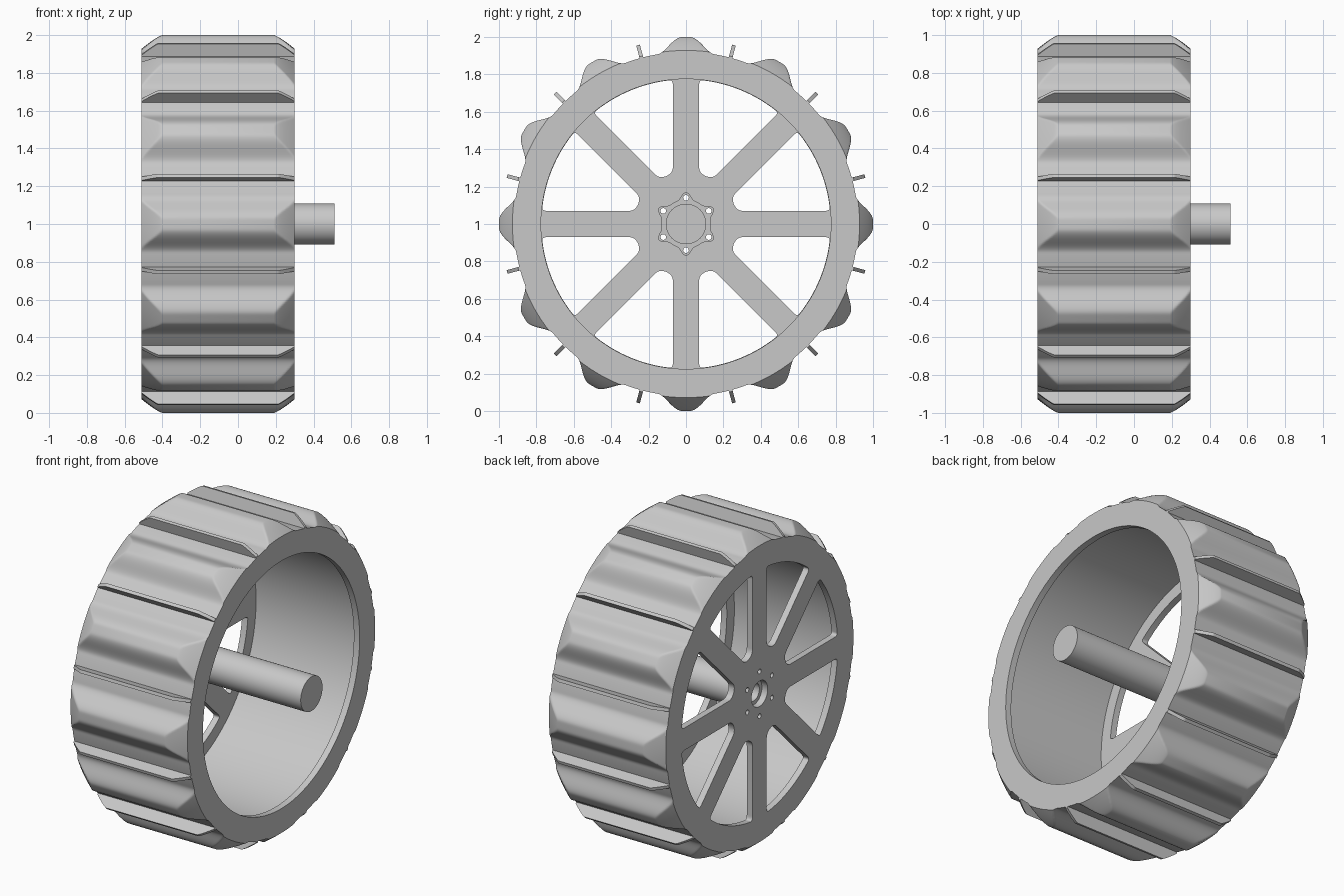
import bpy, bmesh, math
from math import sin, cos, pi, radians

old = bpy.data.objects.get("Cube")
if old:
    bpy.data.objects.remove(old, do_unlink=True)

X0, X1 = -0.51, 0.30      # wheel faces
CHAMFER = 0.11            # length of the tapered tread ends
R_BASE, R_TIP = 0.92, 1.0
R_END = 0.928             # tread limit at the wheel faces
R_LIP, R_WALL = 0.775, 0.85
DISC = 0.04               # thickness of the spoked disc and the open lip
STEPS = 720

grey = bpy.data.materials.new("light grey")
grey.use_nodes = True
colour = (0.58, 0.58, 0.58, 1)
grey.diffuse_color = colour
grey.node_tree.nodes["Principled BSDF"].inputs["Base Color"].default_value = colour


def finish(obj):
    """Give the object its material and smooth shading with sharp edges."""
    obj.data.materials.clear()
    obj.data.materials.append(grey)
    bpy.ops.object.select_all(action='DESELECT')
    obj.select_set(True)
    bpy.context.view_layer.objects.active = obj
    bpy.ops.object.shade_smooth_by_angle(angle=radians(32))


def from_bmesh(name, bm):
    bmesh.ops.recalc_face_normals(bm, faces=bm.faces)
    mesh = bpy.data.meshes.new(name)
    bm.to_mesh(mesh)
    bm.free()
    obj = bpy.data.objects.new(name, mesh)
    bpy.context.collection.objects.link(obj)
    finish(obj)


def circle(r, n, cy=0, cz=0):
    return [(cy + r * cos(2 * pi * i / n), cz + r * sin(2 * pi * i / n)) for i in range(n)]


def plate(name, x_a, x_b, loops):
    """Flat plate facing along x, with an outline and holes given as (y, z) loops."""
    curve = bpy.data.curves.new(name, 'CURVE')
    curve.dimensions = '2D'
    curve.fill_mode = 'BOTH'
    curve.extrude = (x_b - x_a) / 2
    for loop in loops:
        spline = curve.splines.new('POLY')
        spline.points.add(len(loop) - 1)
        for p, (y, z) in zip(spline.points, loop):
            p.co = (y, z, 0, 1)
        spline.use_cyclic_u = True
    obj = bpy.data.objects.new(name, curve)
    bpy.context.collection.objects.link(obj)
    obj.rotation_euler = (pi / 2, 0, pi / 2)
    obj.location = ((x_a + x_b) / 2, 0, 1)
    bpy.ops.object.select_all(action='DESELECT')
    obj.select_set(True)
    bpy.context.view_layer.objects.active = obj
    bpy.ops.object.convert(target='MESH')
    finish(bpy.context.object)


def revolve(name, profile, steps, radius=lambda x, r, a: r):
    """Closed (x, r) profile turned about the axle; radius() may vary it by angle."""
    bm = bmesh.new()
    rings = []
    for i in range(steps):
        a = 2 * pi * i / steps
        ring = []
        for x, r in profile:
            q = radius(x, r, a)
            ring.append(bm.verts.new((x, q * cos(a), 1 + q * sin(a))))
        rings.append(ring)
    n = len(profile)
    for i, ring in enumerate(rings):
        nxt = rings[(i + 1) % steps]
        for j in range(n):
            k = (j + 1) % n
            bm.faces.new((ring[j], ring[k], nxt[k], nxt[j]))
    from_bmesh(name, bm)


# Tread limit: full radius in the middle, tapering towards both faces
def taper(x):
    t = max(0, 1 - min(x - X0, X1 - x) / CHAMFER)
    return R_TIP - (R_TIP - R_END) * t ** 1.25


# Rounded lobes, one every 30 degrees
def tread(x, r, a):
    if r < R_BASE:
        return r
    off = abs((math.degrees(a) + 15) % 30 - 15)
    t = min(1, max(0, (off - 1.2) / 8.3))
    lobe = R_TIP - (R_TIP - R_BASE) * t * t * (3 - 2 * t)
    return max(R_BASE, min(lobe, taper(x)))


K = 16
stations = [X0 + CHAMFER * i / K for i in range(K + 1)]
stations += [X1 - CHAMFER * i / K for i in range(K, -1, -1)]
# Hollow rim: the inner wall is recessed behind the lip and the disc
inner = [(X1, R_LIP), (X1 - DISC, R_LIP), (X1 - DISC, R_WALL),
         (X0 + DISC, R_WALL), (X0 + DISC, R_LIP), (X0, R_LIP)]
revolve("tread_rim", [(x, R_BASE) for x in stations] + inner, STEPS, tread)

# Thin blades between the lobes
bm = bmesh.new()
outline = [(X0, 0.9)] + [(x, min(taper(x), R_TIP - 0.01)) for x in stations] + [(X1, 0.9)]
for i in range(12):
    a = radians(15 + 30 * i)
    sides = []
    for s in (-0.01, 0.01):
        sides.append([bm.verts.new((x, r * cos(a) - s * sin(a), 1 + r * sin(a) + s * cos(a)))
                      for x, r in outline])
    bm.faces.new(sides[0])
    bm.faces.new(sides[1][::-1])
    for j in range(len(outline)):
        k = (j + 1) % len(outline)
        bm.faces.new((sides[0][j], sides[1][j], sides[1][k], sides[0][k]))
from_bmesh("tread_blades", bm)


# Spoked disc: eight windows with rounded corners
def window(mid):
    half, hub, rim = 0.07, 0.28, R_LIP - 0.002
    a_in = pi / 8 - math.asin(half / hub)
    a_out = pi / 8 - math.asin(half / rim)
    at = lambda r, a: (r * cos(mid + a), r * sin(mid + a))
    pts = [at(hub, a_in), at(hub, -a_in)]
    pts += [at(rim, a_out * (i / 12 - 1)) for i in range(25)]
    sizes = {0: 0.037, 1: 0.037, 2: 0.03, len(pts) - 1: 0.03}
    loop = []
    for i, p in enumerate(pts):
        if i not in sizes:
            loop.append(p)
            continue
        ends = []
        for q in (pts[i - 1], pts[(i + 1) % len(pts)]):
            f = min(0.95, sizes[i] / math.dist(p, q))
            ends.append((p[0] + (q[0] - p[0]) * f, p[1] + (q[1] - p[1]) * f))
        for s in range(7):
            t = s / 6
            loop.append(tuple((1 - t) ** 2 * ends[0][c] + 2 * t * (1 - t) * p[c]
                              + t * t * ends[1][c] for c in (0, 1)))
    return loop


bolt_angles = [pi / 6 + pi / 3 * i for i in range(6)]
bolts = [circle(0.015, 16, 0.14 * cos(a), 0.14 * sin(a)) for a in bolt_angles]
windows = [window(pi / 8 + pi / 4 * i) for i in range(8)]
plate("spoked_disc", X0, X0 + DISC,
      [circle(R_LIP, STEPS), circle(0.08, 48)] + windows + bolts)


# Bolted flange with an ear around each bolt
def flange_radius(a):
    off = abs((math.degrees(a)) % 60 - 30)
    t = min(1, off / 20)
    return 0.132 + 0.037 * (1 - t * t * (3 - 2 * t))


flange = [(flange_radius(a) * cos(a), flange_radius(a) * sin(a))
          for a in (2 * pi * i / 144 for i in range(144))]
plate("hub_flange", X0 + DISC, X0 + DISC + 0.035, [flange, circle(0.055, 48)] + bolts)

# Axle with a blind bore at the disc end
S = X0 + DISC
revolve("axle", [(S, 0.055), (S, 0.108), (0.51, 0.108), (0.51, 0.0005),
                 (S + 0.15, 0.0005), (S + 0.15, 0.055)], 64)
